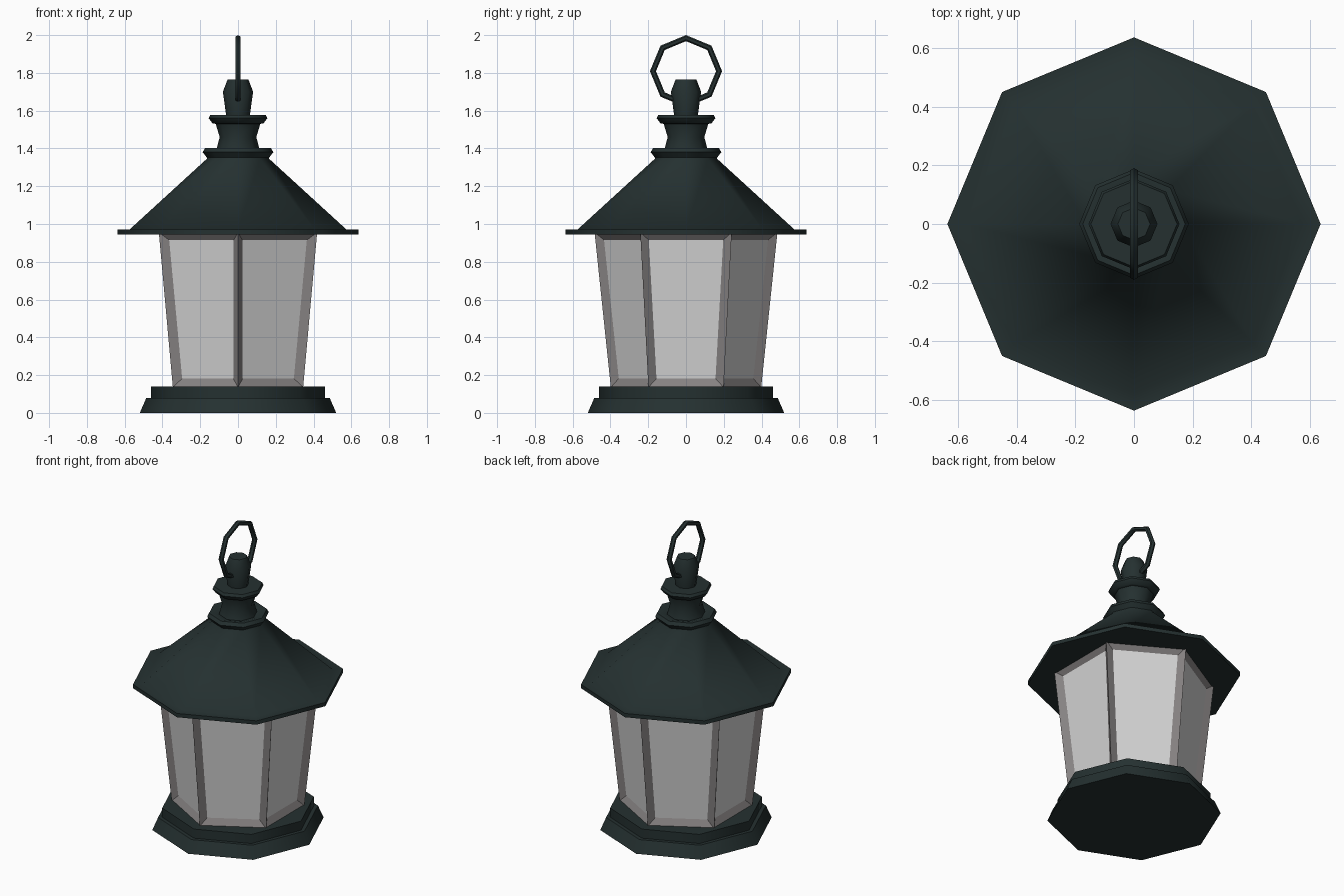
import bpy, bmesh, math

if "Cube" in bpy.data.objects:
    bpy.data.objects.remove(bpy.data.objects["Cube"])


def material(name, rgb):
    m = bpy.data.materials.new(name)
    m.diffuse_color = (*rgb, 1.0)
    m.use_nodes = True
    m.node_tree.nodes["Principled BSDF"].inputs["Base Color"].default_value = m.diffuse_color
    return m


METAL = material("dark green metal", (0.018, 0.030, 0.030))
FRAME = material("warm grey frame", (0.24, 0.225, 0.225))
GLASS = material("pale glass", (0.66, 0.66, 0.66))


def smooth(obj):
    bpy.ops.object.select_all(action='DESELECT')
    obj.select_set(True)
    bpy.context.view_layer.objects.active = obj
    bpy.ops.object.shade_smooth_by_angle(angle=math.radians(50))


def lathe(bm, profile, sides, turn=0.0):
    """Stack rings of (radius, z) into a closed solid; return the side faces."""
    rings = []
    for r, z in profile:
        angles = [turn + math.tau * i / sides for i in range(sides)]
        rings.append([bm.verts.new((r * math.cos(a), r * math.sin(a), z)) for a in angles])
    walls = []
    for lo, hi in zip(rings, rings[1:]):
        for i in range(sides):
            j = (i + 1) % sides
            walls.append(bm.faces.new((lo[i], lo[j], hi[j], hi[i])))
    bm.faces.new(rings[0][::-1])
    bm.faces.new(rings[-1])
    bm.normal_update()
    return walls


def finish(bm, name, mats):
    me = bpy.data.meshes.new(name)
    bm.to_mesh(me)
    bm.free()
    for m in mats:
        me.materials.append(m)
    obj = bpy.data.objects.new(name, me)
    bpy.context.collection.objects.link(obj)
    return obj


def turned_part(name, profile):
    bm = bmesh.new()
    lathe(bm, profile, 8)
    smooth(finish(bm, name, [METAL]))


# Stepped octagonal base
turned_part("base", [(0.52, 0), (0.485, 0.08), (0.46, 0.08), (0.46, 0.14)])

# Roof with a thin flat brim
turned_part("roof", [(0.637, 0.945), (0.637, 0.97), (0.575, 0.97), (0.165, 1.345), (0.165, 1.36)])

# Collar, waisted neck and upper flange
turned_part("collar", [(0.165, 1.352), (0.187, 1.38), (0.175, 1.402), (0.155, 1.402),
                       (0.115, 1.39), (0.097, 1.46), (0.118, 1.53), (0.135, 1.533),
                       (0.155, 1.56), (0.147, 1.578)])

# Finial the ring passes through
turned_part("finial", [(0.062, 1.57), (0.08, 1.70), (0.055, 1.765)])

# Six-sided lantern body: each side gets a sloping frame and a recessed pane
bm = bmesh.new()
panes = lathe(bm, [(0.398, 0.135), (0.484, 0.955)], 6, math.radians(30))
rims = bmesh.ops.inset_individual(bm, faces=panes, thickness=0.062, depth=-0.028)["faces"]
for f in panes:
    f.material_index = 1
for f in rims:
    f.material_index = 0
finish(bm, "lantern_body", [FRAME, GLASS])

# Hanging ring
bpy.ops.mesh.primitive_torus_add(major_segments=8, minor_segments=6, major_radius=0.175,
                                 minor_radius=0.016, location=(0, 0, 1.809),
                                 rotation=(0, math.pi / 2, 0))
ring = bpy.context.object
ring.name = "hanging_ring"
ring.data.materials.append(METAL)
smooth(ring)
